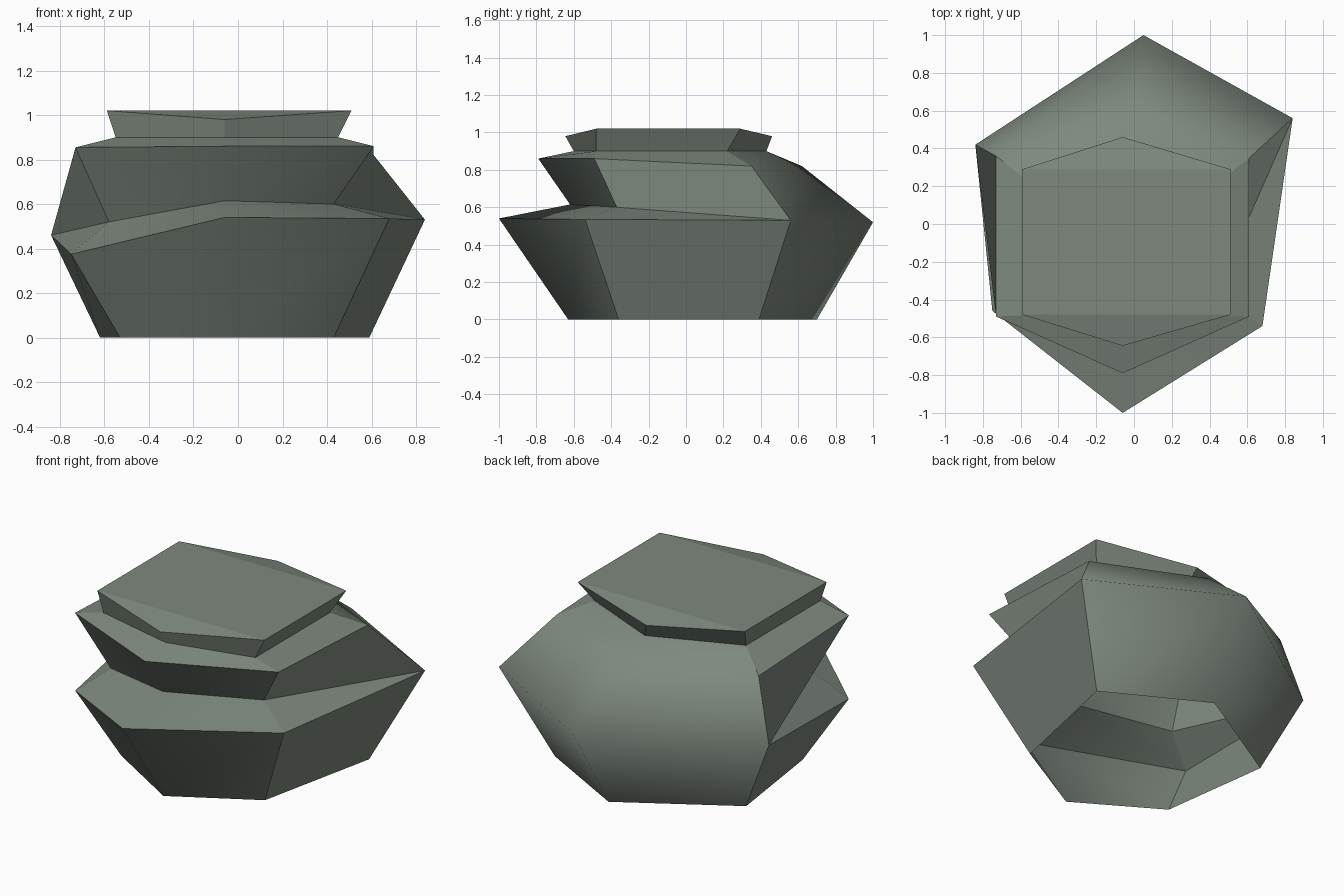
import bpy, bmesh

if "Cube" in bpy.data.objects:
    bpy.data.objects.remove(bpy.data.objects["Cube"])

mat = bpy.data.materials.new("grey green")
mat.diffuse_color = (0.21, 0.25, 0.21, 1)
mat.use_nodes = True
mat.node_tree.nodes["Principled BSDF"].inputs["Base Color"].default_value = mat.diffuse_color

# Hexagonal rings from the open foot to the rim.
# Corner order: front, front right, back right, back, back left, front left
foot = [(-.05, -.63, 0), (.43, -.36, 0), (.59, .39, 0), (.02, .70, 0), (-.62, .32, 0), (-.53, -.34, 0)]
belly = [(-.06, -1, .54), (.68, -.54, .535), (.84, .56, .53), (.05, 1, .52), (-.84, .42, .46), (-.75, -.46, .375)]
# the waist fold only exists at the front; behind it runs into the belly
waist = [(-.06, -.62, .615), (.43, -.37, .60)] + belly[2:5] + [(-.58, -.37, .52)]
shoulder = [(-.06, -.79, .86), (.61, -.49, .86), (.61, .35, .82), (0, .62, .82), (-.73, .36, .82), (-.73, -.49, .855)]
neck = [(-.06, -.60, .90), (.45, -.48, .90), (.45, .22, .90), (-.03, .43, .90), (-.55, .22, .90), (-.55, -.48, .90)]
rim = [(-.06, -.645, .98), (.51, -.48, 1.02), (.51, .29, 1.02), (-.06, .46, .98), (-.59, .29, 1.02), (-.59, -.48, 1.02)]


def finish(name, bm):
    me = bpy.data.meshes.new(name)
    bm.to_mesh(me)
    bm.free()
    me.materials.append(mat)
    ob = bpy.data.objects.new(name, me)
    bpy.context.collection.objects.link(ob)


def loft(name, rings, smooth):
    """Skin the rings; smooth keeps the back and the front corner soft."""
    bm = bmesh.new()
    cache = {}

    def vert(p):
        if p not in cache:
            cache[p] = bm.verts.new(p)
        return cache[p]

    soft = set()
    for k, (low, high) in enumerate(zip(rings, rings[1:])):
        for i in range(6):
            j = (i + 1) % 6
            vs = list(dict.fromkeys(vert(p) for p in (low[i], low[j], high[j], high[i])))
            if len(vs) < 3:
                continue
            f = bm.faces.new(vs)
            f.smooth = smooth
            if i in (2, 3):
                soft.add(f)
    for e in bm.edges:
        back = all(f in soft for f in e.link_faces)
        a, b = (v.co for v in e.verts)
        front_corner = abs(a.x + .055) < .02 and abs(b.x + .055) < .02 and a.y < 0
        e.smooth = back or front_corner
    return bm


# Folded body, open underneath
finish("body", loft("body", [foot, belly, waist, shoulder, neck], True))

# Flared collar closed by the lid: flat centre, front and back dipping
bm = loft("collar", [neck, rim], False)
top = {i: min(bm.verts, key=lambda v: sum((a - b) ** 2 for a, b in zip(v.co, rim[i]))) for i in range(6)}
for ids in ((5, 0, 1), (5, 1, 2, 4), (4, 2, 3)):
    bm.faces.new([top[i] for i in ids])
finish("collar_and_lid", bm)
